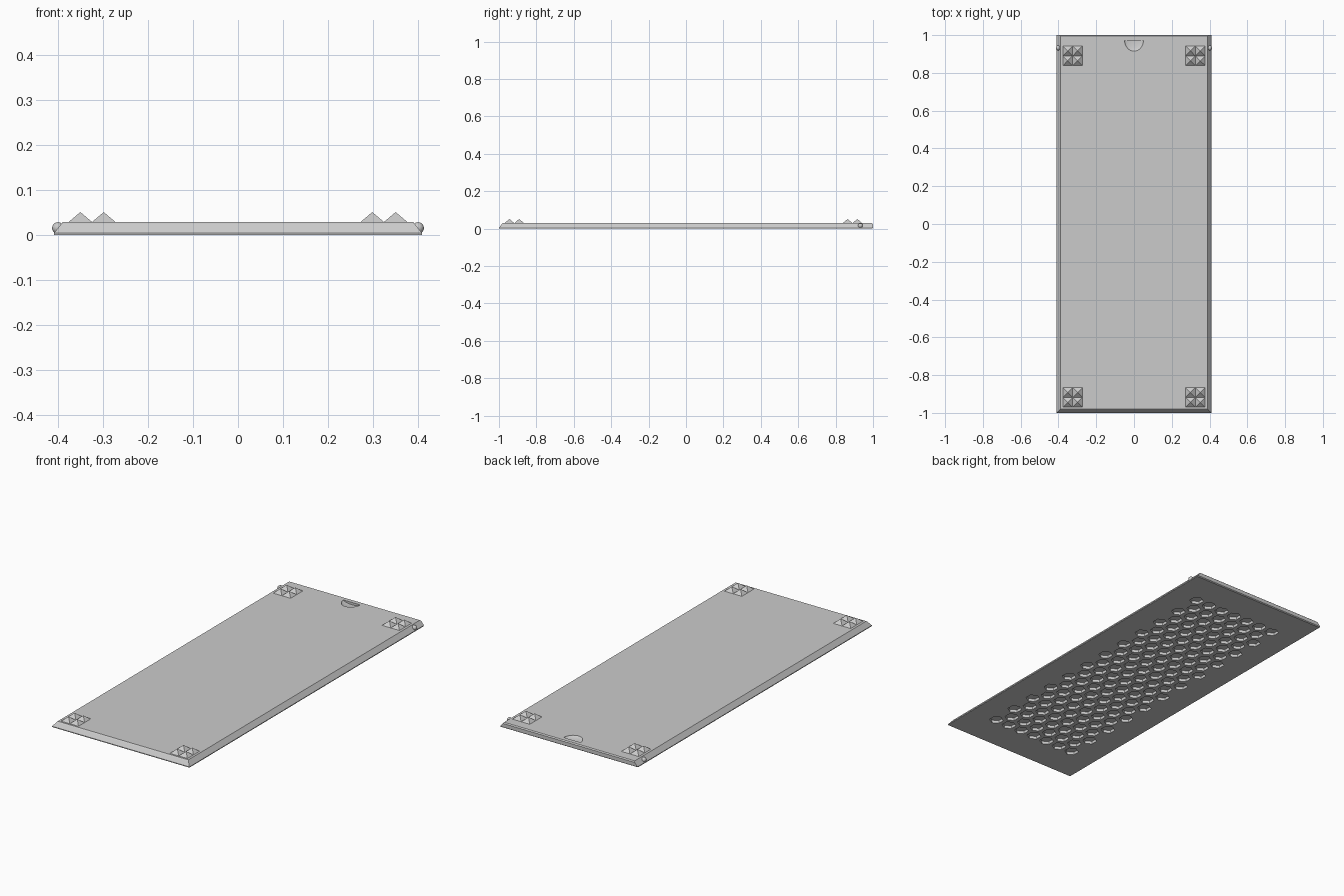
import bpy, bmesh, math
from mathutils import Matrix

cube = bpy.data.objects.get("Cube")
if cube:
    bpy.data.objects.remove(cube, do_unlink=True)

grey = bpy.data.materials.new("light_grey")
grey.use_nodes = True
GREY = (0.6, 0.6, 0.6, 1)
grey.diffuse_color = GREY
grey.node_tree.nodes["Principled BSDF"].inputs["Base Color"].default_value = GREY

TOP = 0.029


def finish(name, bm):
    bmesh.ops.recalc_face_normals(bm, faces=bm.faces)
    mesh = bpy.data.meshes.new(name)
    bm.to_mesh(mesh)
    bm.free()
    mesh.materials.append(grey)
    obj = bpy.data.objects.new(name, mesh)
    bpy.context.collection.objects.link(obj)
    return obj


def cut(target, cutter):
    mod = target.modifiers.new(cutter.name, 'BOOLEAN')
    mod.operation = 'DIFFERENCE'
    mod.solver = 'EXACT'
    mod.object = cutter
    cutter.hide_render = True
    cutter.hide_set(True)


# Lid panel: lofted rectangles, sloped on the sides and front, eased at the back
bm = bmesh.new()
layers = [(0, 0.41, -1, 0.995), (0.004, 0.41, -1, 1),
          (0.024, 0.394, -0.985, 1), (TOP, 0.39, -0.98, 0.994)]
rings = [[bm.verts.new(p) for p in ((-x, y0, z), (x, y0, z), (x, y1, z), (-x, y1, z))]
         for z, x, y0, y1 in layers]
for low, high in zip(rings, rings[1:]):
    for i in range(4):
        j = (i + 1) % 4
        bm.faces.new((low[i], low[j], high[j], high[i]))
bm.faces.new(rings[0])
bm.faces.new(rings[-1])
panel = finish("lid_panel", bm)

# Honeycomb pockets in the underside, in staggered rows
bm = bmesh.new()
PITCH, ROWS, DEPTH = 0.084, 23, 0.015
for row in range(ROWS):
    count = 7 - row % 2
    for col in range(count):
        x = (col - (count - 1) / 2) * PITCH
        y = (row - (ROWS - 1) / 2) * PITCH * math.sqrt(3) / 2
        place = Matrix.Translation((x, y, 0)) @ Matrix.Rotation(math.pi / 6, 4, 'Z')
        # the first corner is turned to point along y
        bmesh.ops.create_cone(bm, cap_ends=True, segments=6, radius1=0.036,
                              radius2=0.036, depth=2 * DEPTH,
                              matrix=place @ Matrix.Rotation(math.pi / 6, 4, 'Z'))
cut(panel, finish("pocket_cutter", bm))

# Finger notch: half a flattened bowl with a straight back wall
bm = bmesh.new()
bmesh.ops.create_uvsphere(bm, u_segments=32, v_segments=16, radius=1,
                          matrix=Matrix.Translation((0, 0.972, TOP))
                          @ Matrix.Diagonal((0.05, 0.057, 0.012, 1)))
bmesh.ops.bisect_plane(bm, geom=bm.verts[:] + bm.edges[:] + bm.faces[:],
                       plane_co=(0, 0.971, 0), plane_no=(0, 1, 0), clear_outer=True)
bmesh.ops.holes_fill(bm, edges=[e for e in bm.edges if e.is_boundary])
cut(panel, finish("notch_cutter", bm))

# Corner feet: two by two pyramids
SIZE, HEIGHT = 0.052, 0.022
for side, x in (("right", -0.325), ("left", 0.325)):
    for end, y in (("front", -0.918), ("back", 0.89)):
        bm = bmesh.new()
        for dx in (-0.5, 0.5):
            for dy in (-0.5, 0.5):
                place = Matrix.Translation((x + dx * SIZE, y + dy * SIZE, TOP + HEIGHT / 2))
                bmesh.ops.create_cone(bm, cap_ends=True, segments=4,
                                      radius1=SIZE / math.sqrt(2), radius2=0, depth=HEIGHT,
                                      matrix=place @ Matrix.Rotation(math.pi / 4, 4, 'Z'))
        finish(f"{end}_{side}_foot", bm)

    # Snap bump on the edge near the back
    bm = bmesh.new()
    bmesh.ops.create_uvsphere(bm, u_segments=20, v_segments=12, radius=0.013,
                              matrix=Matrix.Translation((math.copysign(0.401, x), 0.932, 0.0155)))
    bump = finish(f"{side}_snap_bump", bm)
    bump.data.shade_smooth()
